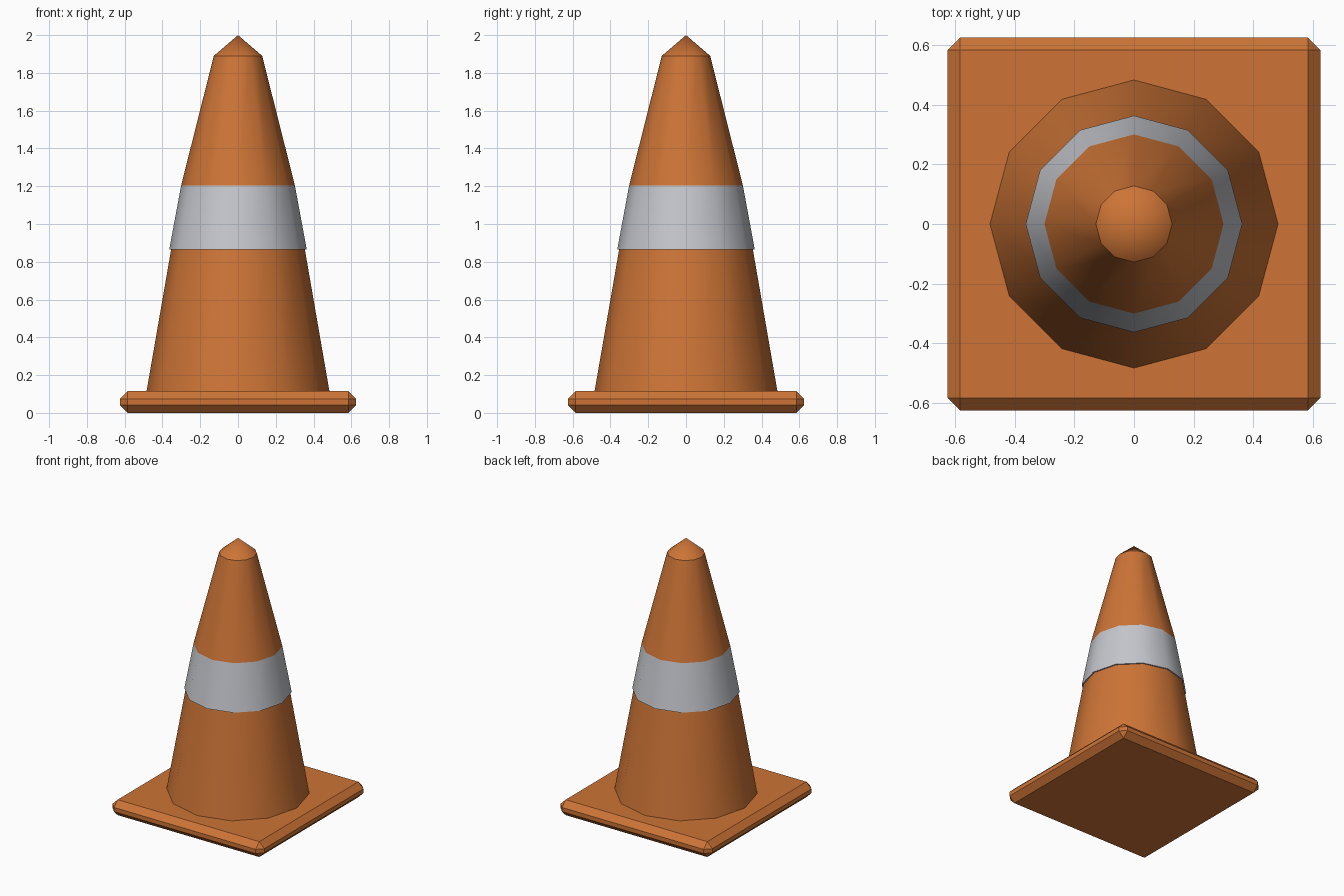
import bpy, bmesh, math

cube = bpy.data.objects.get("Cube")
if cube:
    bpy.data.objects.remove(cube, do_unlink=True)


def make_material(name, colour):
    mat = bpy.data.materials.new(name)
    mat.use_nodes = True
    mat.diffuse_color = (*colour, 1)
    mat.node_tree.nodes["Principled BSDF"].inputs["Base Color"].default_value = (*colour, 1)
    return mat


orange = make_material("orange_plastic", (0.61, 0.175, 0.037))
silver = make_material("pale_grey_band", (0.56, 0.57, 0.61))

SIDES = 12
BASE_HALF, BASE_HEIGHT, CHAMFER = 0.626, 0.115, 0.042


def add_object(name, bm, mat):
    bmesh.ops.recalc_face_normals(bm, faces=bm.faces)
    mesh = bpy.data.meshes.new(name)
    bm.to_mesh(mesh)
    bm.free()
    mesh.materials.append(mat)
    obj = bpy.data.objects.new(name, mesh)
    bpy.context.collection.objects.link(obj)
    return obj


def lathe(name, profile, mat):
    """Turn (radius, height) points around z; a zero radius closes to a tip."""
    bm = bmesh.new()
    rings = []
    for r, z in profile:
        if r == 0:
            rings.append([bm.verts.new((0, 0, z))] * SIDES)
        else:
            angles = [math.tau * i / SIDES for i in range(SIDES)]
            rings.append([bm.verts.new((r * math.cos(a), r * math.sin(a), z)) for a in angles])
    for low, high in zip(rings, rings[1:]):
        for i in range(SIDES):
            j = (i + 1) % SIDES
            corners = dict.fromkeys((low[i], low[j], high[j], high[i]))
            bm.faces.new(list(corners))
    obj = add_object(name, bm, mat)
    bpy.ops.object.select_all(action="DESELECT")
    obj.select_set(True)
    bpy.context.view_layer.objects.active = obj
    bpy.ops.object.shade_smooth_by_angle(angle=math.radians(32))
    return obj


# Chamfered square base
bm = bmesh.new()
bmesh.ops.create_cube(bm, size=1)
for v in bm.verts:
    v.co.x *= 2 * BASE_HALF
    v.co.y *= 2 * BASE_HALF
    v.co.z = (v.co.z + 0.5) * BASE_HEIGHT
bmesh.ops.bevel(bm, geom=bm.edges[:], offset=CHAMFER, segments=1, affect="EDGES")
add_object("square_base", bm, orange)

# Tapered body below the band, reflective band with a small lip, and pointed top
lathe("lower_cone", [(0.484, BASE_HEIGHT), (0.354, 0.865)], orange)
lathe("reflective_band", [(0.354, 0.865), (0.364, 0.865), (0.301, 1.205)], silver)
lathe("upper_cone", [(0.301, 1.205), (0.128, 1.89), (0, 2)], orange)
